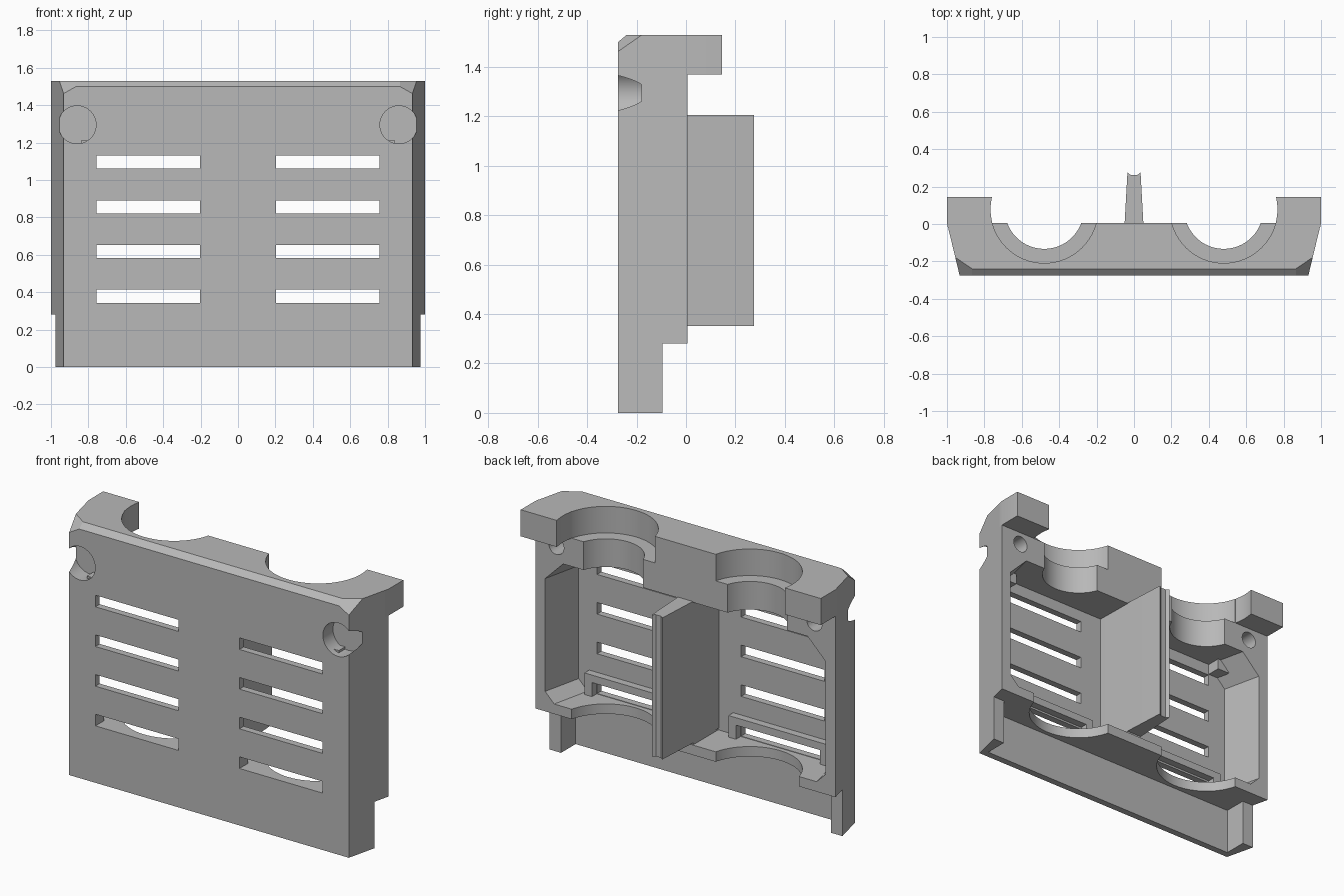
import bpy, bmesh, math
from mathutils import Vector

if "Cube" in bpy.data.objects:
    bpy.data.objects.remove(bpy.data.objects["Cube"], do_unlink=True)

grey = bpy.data.materials.new("plain grey")
grey.use_nodes = True
grey.diffuse_color = (0.48, 0.48, 0.48, 1)
grey.node_tree.nodes["Principled BSDF"].inputs["Base Color"].default_value = (0.48, 0.48, 0.48, 1)

TOP, FRONT, BACK, INNER = 1.53, -0.276, 0.006, -0.235
BORE_X, BORE_Y = 0.48, 0.078


def new_object(name, bm):
    bmesh.ops.recalc_face_normals(bm, faces=bm.faces)
    mesh = bpy.data.meshes.new(name)
    bm.to_mesh(mesh)
    bm.free()
    mesh.materials.append(grey)
    ob = bpy.data.objects.new(name, mesh)
    bpy.context.collection.objects.link(ob)
    return ob


def loft(name, lower, upper):
    """Solid between two matching rings of 3D points."""
    bm = bmesh.new()
    a = [bm.verts.new(p) for p in lower]
    b = [bm.verts.new(p) for p in upper]
    bm.faces.new(a)
    bm.faces.new(b)
    n = len(a)
    for i in range(n):
        j = (i + 1) % n
        bm.faces.new((a[i], a[j], b[j], b[i]))
    return new_object(name, bm)


def prism(name, plan, z0, z1):
    return loft(name, [(x, y, z0) for x, y in plan], [(x, y, z1) for x, y in plan])


def box(name, x0, x1, y0, y1, z0, z1):
    return prism(name, [(x0, y0), (x1, y0), (x1, y1), (x0, y1)], z0, z1)


def ring(r, n=64):
    return [(r * math.cos(math.tau * i / n), r * math.sin(math.tau * i / n)) for i in range(n)]


def bore(name, x, r, z0, z1):
    return prism(name, [(x + u, BORE_Y + v) for u, v in ring(r)], z0, z1)


def pin(name, x, z, r, y0, y1):
    return loft(name, [(x + u, y0, z + v) for u, v in ring(r)],
                [(x + u, y1, z + v) for u, v in ring(r)])


def combine(target, tool, operation):
    mod = target.modifiers.new("shape", "BOOLEAN")
    mod.operation, mod.solver, mod.object = operation, "EXACT", tool
    bpy.context.view_layer.objects.active = target
    bpy.ops.object.modifier_apply(modifier=mod.name)
    bpy.data.objects.remove(tool, do_unlink=True)


def cut(tool):
    combine(housing, tool, "DIFFERENCE")


def add(tool):
    combine(housing, tool, "UNION")


# Tapered slab
housing = prism("housing", [(-0.932, FRONT), (0.932, FRONT), (1, BACK), (-1, BACK)], 0, TOP)

# Chamfer on the top front edge and the two top corners
planes = [((0, FRONT, 1.5), (0, -0.03, 0.036))]
for s in (-1, 1):
    a, b, c = (Vector((s * x, y, z)) for x, y, z in
               ((0.953, -0.18, TOP), (0.865, -0.24, TOP), (0.932, FRONT, 1.462)))
    normal = (b - a).cross(c - a)
    planes.append((a, normal if normal.z > 0 else -normal))
bm = bmesh.new()
bm.from_mesh(housing.data)
for point, normal in planes:
    res = bmesh.ops.bisect_plane(bm, geom=bm.verts[:] + bm.edges[:] + bm.faces[:],
                                 plane_co=point, plane_no=normal, clear_outer=True)
    edges = [e for e in res["geom_cut"] if isinstance(e, bmesh.types.BMEdge)]
    bmesh.ops.contextual_create(bm, geom=edges)
bmesh.ops.recalc_face_normals(bm, faces=bm.faces)
bm.to_mesh(housing.data)
bm.free()

# Rear ears at the top corners
for s in (-1, 1):
    add(prism("ear", [(s * x, y) for x, y in
              ((0.76, -0.02), (0.995, -0.02), (1, BACK), (1, 0.145), (0.76, 0.145))], 1.37, TOP))

# Main cavity with bevelled corners
def cavity_ring(w, y):
    half = [(w - 0.06, 0.34), (w, 0.4), (w, 1.08), (w - 0.12, 1.2)]
    return [(x, y, z) for x, z in half] + [(-x, y, z) for x, z in reversed(half)]

cut(loft("cavity", cavity_ring(0.88, INNER), cavity_ring(0.94, 0.03)))

# Stepped lower skirt
cut(box("skirt_step", -1.2, 1.2, -0.096, 0.3, -0.1, 0.28))
cut(box("skirt_recess", -0.9, 0.9, INNER, 0.3, -0.1, 0.28))

for s in (-1, 1):
    # Half-round bores in the top block and the lower shelf
    cut(bore("wide_bore", s * BORE_X, 0.287, 1.37, 1.6))
    cut(bore("narrow_bore", s * BORE_X, 0.211, 1.1, 1.4))
    cut(bore("shelf_bore", s * BORE_X, 0.287, 0.2, 0.4))
    # Counterbores in front, blind holes behind
    cut(pin("counterbore", s * 0.86, 1.295, 0.101, -0.4, -0.18))
    cut(pin("blind_hole", s * 0.86, 1.295, 0.05, -0.12, 0.1))
    # Vent slots
    for i in range(4):
        z = 0.343 + 0.239 * i
        x0, x1 = sorted((s * 0.203, s * 0.757))
        cut(box("slot", x0, x1, -0.4, INNER + 0.01, z, z + 0.07))

housing.name = "housing"

# Central fin with grooved tip, and its root inside the cavity
half = [(0.055, -0.24), (0.05, BACK), (0.035, 0.276), (0.018, 0.262)]
fin = prism("centre_fin", half + [(-x, y) for x, y in reversed(half)], 0.352, 1.205)
root = box("fin_root", -0.05, 0.05, -0.24, 0.0, 0.33, 0.36)
parts = [housing, fin, root]

# Ribs framing the lowest slots, and small stops under the top block
for side, s in (("left", 1), ("right", -1)):
    for part, x0, x1, y1, z0, z1 in (
            ("rib_bar", 0.15, 0.81, -0.19, 0.425, 0.47),
            ("rib_inner_leg", 0.15, 0.2, -0.19, 0.335, 0.43),
            ("rib_outer_leg", 0.76, 0.81, -0.19, 0.335, 0.43),
            ("stop", 0.76, 0.84, -0.15, 1.135, 1.21)):
        a, b = sorted((s * x0, s * x1))
        parts.append(box(side + "_" + part, a, b, -0.24, y1, z0, z1))

# Smooth bores, sharp edges elsewhere
bpy.ops.object.select_all(action="DESELECT")
for ob in parts:
    ob.select_set(True)
bpy.context.view_layer.objects.active = housing
bpy.ops.object.shade_smooth_by_angle(angle=math.radians(20))
